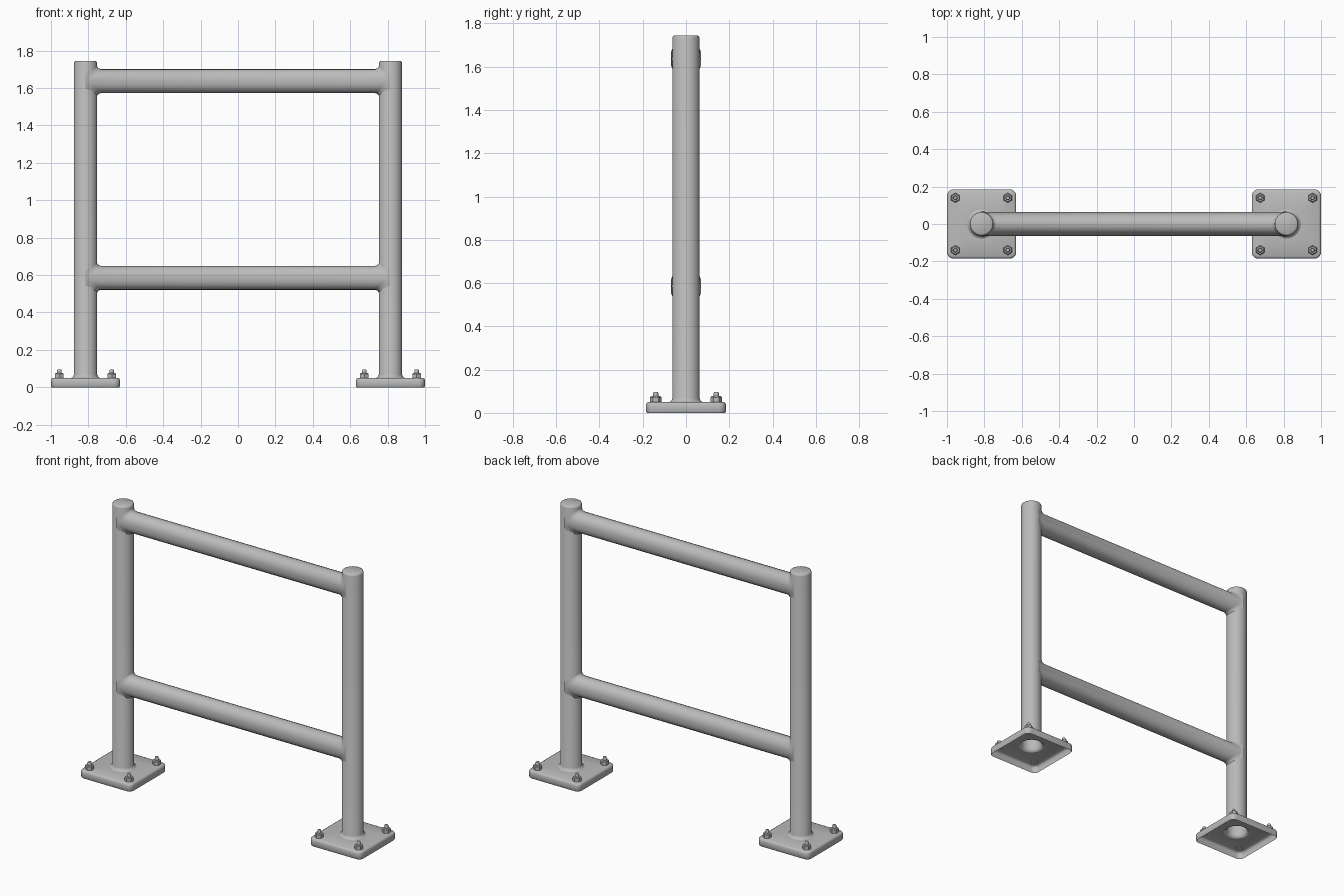
import bpy, bmesh, math

if "Cube" in bpy.data.objects:
    bpy.data.objects.remove(bpy.data.objects["Cube"])

SIDES = 24
POST_X, POST_R, RAIL_R = 0.815, 0.063, 0.064

steel = bpy.data.materials.new("grey_steel")
steel.diffuse_color = (0.5, 0.5, 0.5, 1)
steel.use_nodes = True
steel.node_tree.nodes["Principled BSDF"].inputs["Base Color"].default_value = steel.diffuse_color


def loft(name, rings, cap_top=False, angle=40):
    """Skin a stack of equal-length point rings."""
    bm = bmesh.new()
    rows = [[bm.verts.new(p) for p in ring] for ring in rings]
    n = len(rows[0])
    for a, b in zip(rows, rows[1:]):
        for i in range(n):
            j = (i + 1) % n
            bm.faces.new((a[i], a[j], b[j], b[i]))
    if cap_top:
        bm.faces.new(rows[-1])
    mesh = bpy.data.meshes.new(name)
    bm.to_mesh(mesh)
    bm.free()
    mesh.materials.append(steel)
    obj = bpy.data.objects.new(name, mesh)
    bpy.context.collection.objects.link(obj)
    bpy.ops.object.select_all(action='DESELECT')
    obj.select_set(True)
    bpy.context.view_layer.objects.active = obj
    bpy.ops.object.shade_smooth_by_angle(angle=math.radians(angle))
    return obj


def circle(cx, cy, z, r, n=SIDES):
    return [(cx + r * math.cos(math.tau * (i + .5) / n),
             cy + r * math.sin(math.tau * (i + .5) / n), z) for i in range(n)]


def rounded_square(cx, z, half, corner):
    pts = []
    for q in range(4):
        mid = math.pi / 4 + q * math.pi / 2
        ox = (half - corner) * math.copysign(1, math.cos(mid))
        oy = (half - corner) * math.copysign(1, math.sin(mid))
        for k in range(6):
            a = q * math.pi / 2 + k * math.pi / 10
            pts.append((cx + ox + corner * math.cos(a), oy + corner * math.sin(a), z))
    return pts


def rail_ring(z, r, side, gap):
    """Ring of a rail cut to the curve of the post on the given side."""
    pts = []
    for i in range(SIDES):
        a = math.tau * i / SIDES
        y = r * math.cos(a)
        reach = math.sqrt(max(POST_R ** 2 - y * y, 0)) + gap
        # the weld bead only bulges slightly past the post at the sides
        y = max(-0.07, min(0.07, y))
        pts.append((side * (POST_X - reach), y, z + r * math.sin(a)))
    return pts


for side, label in ((-1, "left"), (1, "right")):
    x = side * POST_X
    # hollow base plate, open underneath, with a hole for the post
    loft(label + "_base_plate", [
        rounded_square(x, 0, 0.181, 0.03), rounded_square(x, 0.007, 0.185, 0.034),
        rounded_square(x, 0.038, 0.185, 0.034), rounded_square(x, 0.046, 0.181, 0.03),
        rounded_square(x, 0.05, 0.173, 0.025), circle(x, 0, 0.05, 0.078)])
    # tubular post with weld flare at the foot and a rounded top
    profile = [(0.078, 0.05), (0.069, 0.055), (POST_R, 0.068),
               (POST_R, 1.733), (0.060, 1.741), (0.053, 1.745)]
    loft(label + "_post", [circle(x, 0, z, r) for r, z in profile], cap_top=True)
    # anchor nuts and studs
    for dx in (-0.14, 0.14):
        for dy in (-0.14, 0.14):
            nut = [(0.026, 0.049), (0.026, 0.072), (0.021, 0.077)]
            loft("anchor_nut", [circle(x + dx, dy, z, r, 6) for r, z in nut], True, 30)
            stud = [(0.012, 0.075), (0.012, 0.092), (0.009, 0.096)]
            loft("anchor_stud", [circle(x + dx, dy, z, r, 10) for r, z in stud], True)

# horizontal rails with flared weld joints at both ends
for z, label in ((1.637, "top_rail"), (0.585, "middle_rail")):
    loft(label, [
        rail_ring(z, 0.078, -1, 0), rail_ring(z, 0.069, -1, 0.006),
        rail_ring(z, RAIL_R, -1, 0.018), rail_ring(z, RAIL_R, 1, 0.018),
        rail_ring(z, 0.069, 1, 0.006), rail_ring(z, 0.078, 1, 0)])
